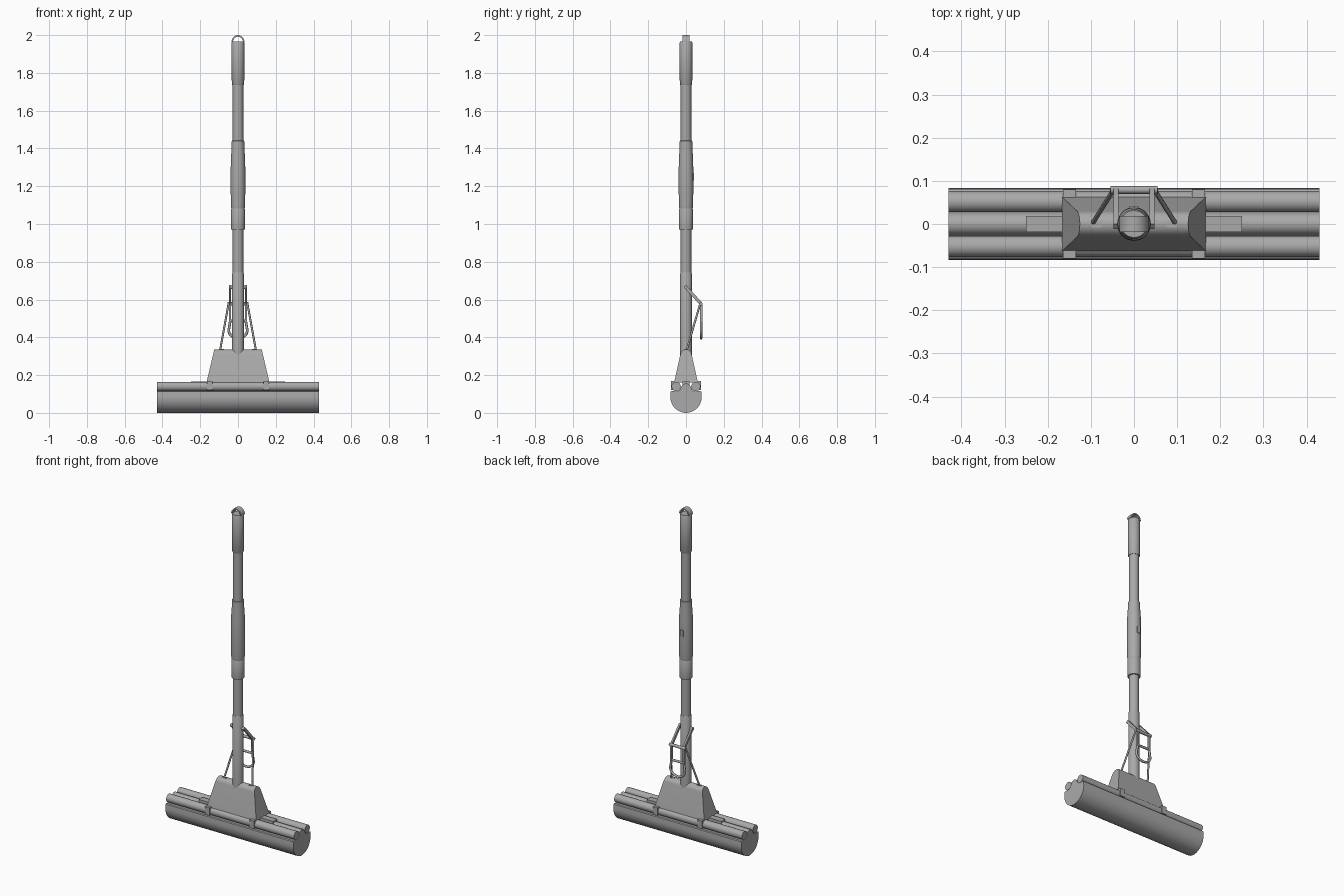
import bpy, bmesh, math
from mathutils import Vector

cube = bpy.data.objects.get("Cube")
if cube:
    bpy.data.objects.remove(cube, do_unlink=True)

grey = bpy.data.materials.new("plain grey")
grey.use_nodes = True
GREY = (0.4, 0.4, 0.4, 1)
grey.diffuse_color = GREY
grey.node_tree.nodes["Principled BSDF"].inputs["Base Color"].default_value = GREY


def finish(name, bm):
    bmesh.ops.recalc_face_normals(bm, faces=bm.faces)
    mesh = bpy.data.meshes.new(name)
    bm.to_mesh(mesh)
    bm.free()
    mesh.materials.append(grey)
    ob = bpy.data.objects.new(name, mesh)
    bpy.context.collection.objects.link(ob)
    bpy.ops.object.select_all(action='DESELECT')
    ob.select_set(True)
    bpy.context.view_layer.objects.active = ob
    bpy.ops.object.shade_smooth_by_angle(angle=math.radians(35))
    return ob


def extrude(name, pts, a, b, place):
    """Extrude a closed 2D profile from a to b; place(u, v, depth) gives xyz."""
    bm = bmesh.new()
    rings = [[bm.verts.new(place(u, v, d)) for u, v in pts] for d in (a, b)]
    for i in range(len(pts)):
        j = (i + 1) % len(pts)
        bm.faces.new((rings[0][i], rings[0][j], rings[1][j], rings[1][i]))
    for ring in rings:
        bm.faces.new(ring)
    return finish(name, bm)


def along_x(y, z, d):
    return (d, y, z)


def along_y(x, z, d):
    return (x, d, z)


def box(name, x0, x1, y0, y1, z0, z1):
    return extrude(name, [(y0, z0), (y1, z0), (y1, z1), (y0, z1)], x0, x1, along_x)


def arc(cy, cz, r, start, end, n, squash=1):
    angles = [math.radians(start + (end - start) * i / n) for i in range(n + 1)]
    return [(cy + r * math.cos(t), cz + r * squash * math.sin(t)) for t in angles]


def lathe(name, profile, n=32):
    bm = bmesh.new()
    rings = [[bm.verts.new((r * math.cos(math.tau * i / n), r * math.sin(math.tau * i / n), z))
              for i in range(n)] for r, z in profile]
    for lo, hi in zip(rings, rings[1:]):
        for i in range(n):
            j = (i + 1) % n
            bm.faces.new((lo[i], lo[j], hi[j], hi[i]))
    bm.faces.new(rings[0])
    bm.faces.new(rings[-1])
    return finish(name, bm)


def rod(name, pts, r, closed=False):
    curve = bpy.data.curves.new(name, 'CURVE')
    curve.dimensions = '3D'
    curve.bevel_depth = r
    curve.bevel_resolution = 2
    curve.use_fill_caps = True
    spline = curve.splines.new('POLY')
    spline.points.add(len(pts) - 1)
    for p, co in zip(spline.points, pts):
        p.co = (*co, 1)
    spline.use_cyclic_u = closed
    curve.materials.append(grey)
    ob = bpy.data.objects.new(name, curve)
    bpy.context.collection.objects.link(ob)
    return ob


# Sponge head: round belly, roller grooves and a rounded centre ridge
sponge = arc(0, 0.085, 0.083, 180, 360, 32)
sponge = [(y, 0.085 + (z - 0.085) * 1.02) for y, z in sponge]
sponge += [(0.081, 0.112), (0.076, 0.116)]
sponge += arc(0.052, 0.14, 0.026, 300, 180, 8)[1:]
sponge += arc(0, 0.13, 0.026, 15, 165, 8)
sponge += arc(-0.052, 0.14, 0.026, 360, 240, 8)[:-1]
sponge += [(-0.076, 0.116), (-0.081, 0.112)]
extrude("sponge", sponge, -0.43, 0.43, along_x)
box("sponge_plate", -0.25, 0.25, -0.019, 0.018, 0.13, 0.165)

# Squeeze rollers
for side, label in ((-1, "front"), (1, "back")):
    extrude(label + "_roller", arc(side * 0.052, 0.14, 0.0245, 0, 345, 23),
            -0.43, 0.43, along_x)

# Head housing with sloping ends and rounded crest
shell = [(-0.063, 0.16), (0.063, 0.16)] + arc(0, 0.306, 0.03, 12, 168, 14)
extrude("housing", shell, -1, 1, lambda y, z, d: (d * (0.167 - (z - 0.16) * 0.235), y, z))

# Roller brackets at the housing corners
for sx in (-1, 1):
    for sy in (-1, 1):
        x, y = sorted((sx * 0.135, sx * 0.165)), sorted((sy * 0.04, sy * 0.08))
        box(("right" if sx < 0 else "left") + ("_front" if sy < 0 else "_back") + "_bracket",
            *x, *y, 0.12, 0.168)

# Pole, sleeves and grip
lathe("pole", [(0.028, 0.3), (0.028, 1.8)])
lathe("lower_pole", [(0.031, 0.3), (0.031, 0.738), (0.029, 0.742)])
lathe("sleeve", [(0.036, 0.97), (0.037, 0.975), (0.037, 1.078), (0.035, 1.082)])
lathe("middle_grip", [(0.035, 1.08), (0.038, 1.1), (0.039, 1.25), (0.038, 1.34),
                      (0.034, 1.4), (0.033, 1.44), (0.029, 1.442)])
lathe("top_grip", [(0.03, 1.735), (0.033, 1.74), (0.034, 1.96), (0.031, 1.966)])
box("grip_button", -0.01, 0.01, 0.03, 0.042, 1.23, 1.27)

# Hanging strap on top
strap = arc(0, 1.964, 0.034, 0, 180, 20, 1.06) + arc(0, 1.964, 0.026, 180, 0, 20, 1.06)
extrude("hanging_strap", strap, -0.018, 0.018, along_y)

# Squeeze lever: bent side arms, pivot, cross bars and pull loop
arm = [(-0.012, 0.667), (0, 0.678), (0.083, 0.586), (0.087, 0.575),
       (0.087, 0.48), (0.073, 0.48), (0.073, 0.572)]
for s, label in ((-1, "right"), (1, "left")):
    extrude(label + "_lever_arm", arm, s * 0.036, s * 0.047, along_x)
    rod(label + "_pull_rod", [(s * 0.097, 0, 0.32), (s * 0.05, 0.075, 0.578)], 0.0055)
    box(label + "_rod_hook", *sorted((s * 0.075, s * 0.1)), -0.008, 0.006, 0.325, 0.337)
rod("lever_pivot", [(-0.047, -0.002, 0.665), (0.047, -0.002, 0.665)], 0.009)
rod("upper_cross_bar", [(-0.055, 0.079, 0.577), (0.055, 0.079, 0.577)], 0.009)
rod("lower_cross_bar", [(-0.041, 0.08, 0.487), (0.041, 0.08, 0.487)], 0.007)
loop = [(0.041, 0.487)] + arc(0, 0.437, 0.049, 15, -195, 20, 0.85) + [(-0.041, 0.487)]
rod("pull_loop", [(x, 0.08, z) for x, z in loop], 0.007)
